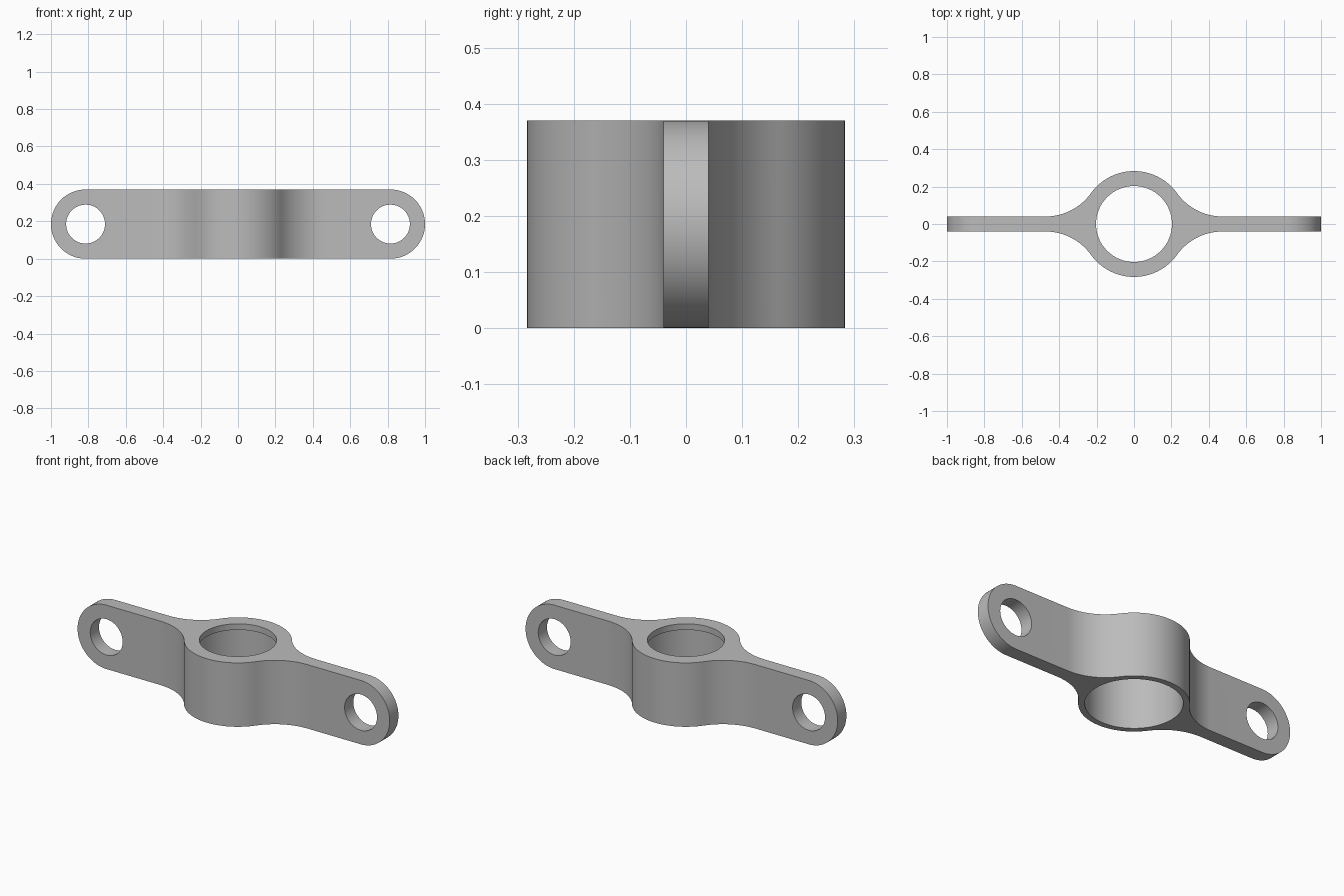
import bpy
import bmesh
from math import atan2, cos, hypot, pi, sin, sqrt

cube = bpy.data.objects.get("Cube")
if cube:
    bpy.data.objects.remove(cube)

HEIGHT = 0.37
HUB_R = 0.283          # outer radius of the hub
ARM_T = 0.04           # half thickness of the arms
FILLET_R = 0.3         # blend between hub and arm
END_R = HEIGHT / 2
END_X = 1 - END_R

steel = bpy.data.materials.new("grey_metal")
steel.use_nodes = True
colour = (0.5, 0.5, 0.5, 1)
steel.diffuse_color = colour
steel.node_tree.nodes["Principled BSDF"].inputs["Base Color"].default_value = colour


def arc(cx, cy, r, a0, a1, n):
    return [(cx + r * cos(a0 + (a1 - a0) * i / n),
             cy + r * sin(a0 + (a1 - a0) * i / n)) for i in range(n + 1)]


def prism(name, outline, low, high, place):
    """Extrude a closed outline; place maps (u, v, depth) to x, y, z."""
    bm = bmesh.new()
    face = bm.faces.new([bm.verts.new(place(u, v, low)) for u, v in outline])
    grown = bmesh.ops.extrude_face_region(bm, geom=[face])
    a, b = place(0, 0, low), place(0, 0, high)
    bmesh.ops.translate(bm, vec=[q - p for p, q in zip(a, b)],
                        verts=[e for e in grown["geom"] if isinstance(e, bmesh.types.BMVert)])
    bmesh.ops.recalc_face_normals(bm, faces=bm.faces)
    mesh = bpy.data.meshes.new(name)
    bm.to_mesh(mesh)
    bm.free()
    mesh.materials.append(steel)
    obj = bpy.data.objects.new(name, mesh)
    bpy.context.collection.objects.link(obj)
    return obj


def upright(u, v, d):
    return (u, v, d)


def crosswise(u, v, d):
    return (u, d, v)


def combine(target, tool, operation):
    tool.hide_render = True
    mod = target.modifiers.new(operation, "BOOLEAN")
    mod.operation, mod.object, mod.solver = operation, tool, "EXACT"
    bpy.context.view_layer.objects.active = target
    bpy.ops.object.modifier_apply(modifier=mod.name)
    bpy.data.objects.remove(tool)


# Plan outline: one quarter, mirrored to the other three
fy = ARM_T + FILLET_R
fx = sqrt((HUB_R + FILLET_R) ** 2 - fy ** 2)
angle = atan2(fy, fx)
quarter = [(1.1, ARM_T)] + arc(fx, fy, FILLET_R, -pi / 2, angle - pi, 16)
quarter += arc(0, 0, HUB_R, angle, pi / 2, 16)[1:]
half = quarter + [(-x, y) for x, y in reversed(quarter[:-1])]
plan = half + [(x, -y) for x, y in reversed(half)]
bracket = prism("bracket", plan, 0, HEIGHT, upright)

# Rounded arm ends
stadium = arc(END_X, END_R, END_R, -pi / 2, pi / 2, 32)
stadium += arc(-END_X, END_R, END_R, pi / 2, 3 * pi / 2, 32)
combine(bracket, prism("end_shape", stadium, -0.5, 0.5, crosswise), "INTERSECT")

# Hub bore: wide from below, with a thin narrower lip at the top
for name, r, low, high in (("wide_bore", 0.25, -0.1, HEIGHT - 0.035),
                           ("lip_bore", 0.203, 0.1, HEIGHT + 0.1)):
    combine(bracket, prism(name, arc(0, 0, r, 0, 2 * pi, 64)[:-1], low, high, upright),
            "DIFFERENCE")

# Bolt holes in both arms
for side in (-1, 1):
    hole = arc(side * END_X, END_R, 0.104, 0, 2 * pi, 48)[:-1]
    combine(bracket, prism("bolt_hole", hole, -0.2, 0.2, crosswise), "DIFFERENCE")

bpy.ops.object.select_all(action="DESELECT")
bracket.select_set(True)
bpy.context.view_layer.objects.active = bracket
bpy.ops.object.shade_smooth_by_angle(angle=pi / 6)
